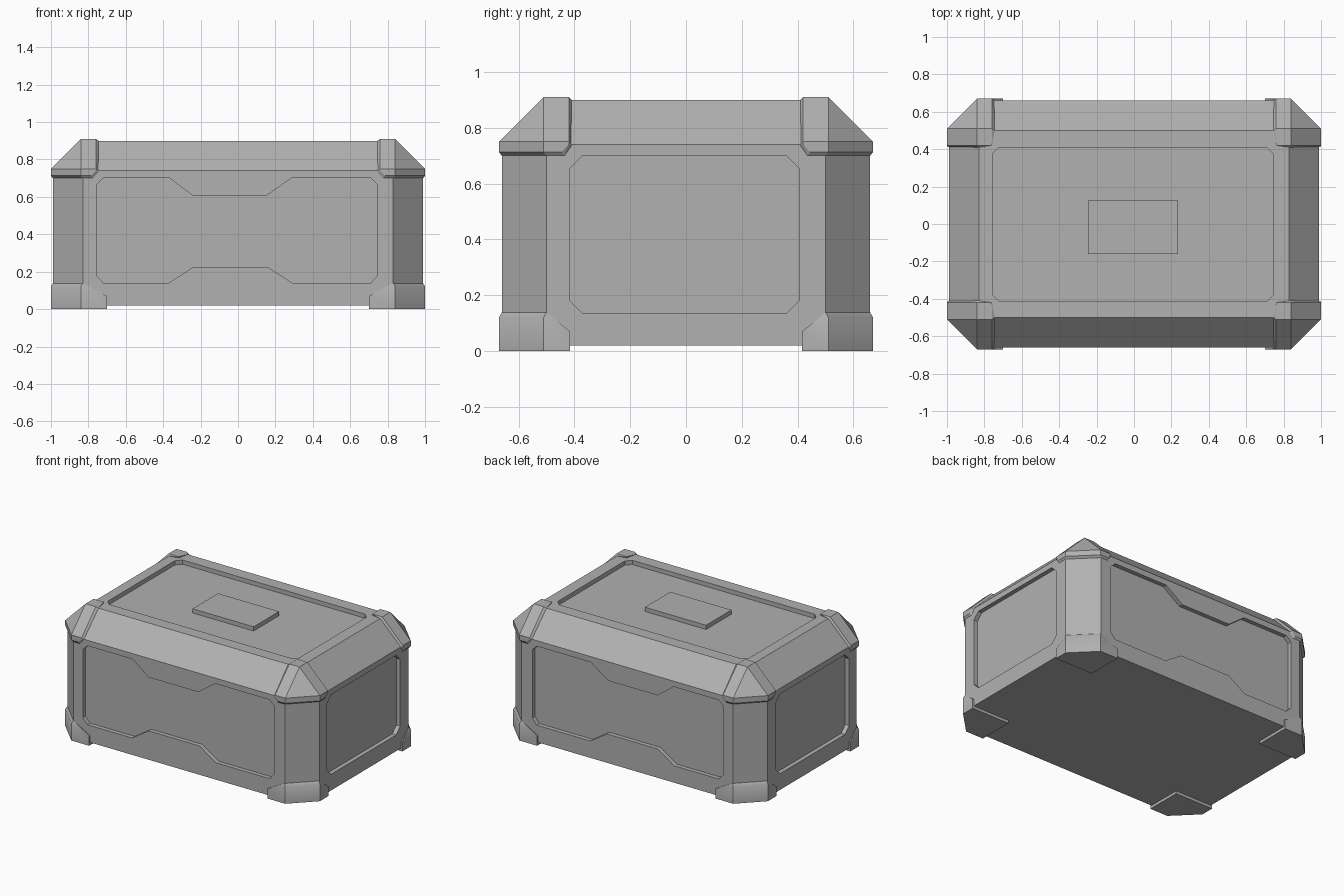
import bpy, bmesh
from math import radians
from mathutils import Vector

if "Cube" in bpy.data.objects:
    bpy.data.objects.remove(bpy.data.objects["Cube"])

# Dark grey paint shared by every part
paint = bpy.data.materials.new("dark_grey")
paint.diffuse_color = (0.44, 0.44, 0.44, 1)
paint.use_nodes = True
paint.node_tree.nodes["Principled BSDF"].inputs["Base Color"].default_value = paint.diffuse_color


def finish(name, bm):
    bmesh.ops.recalc_face_normals(bm, faces=bm.faces)
    mesh = bpy.data.meshes.new(name)
    bm.to_mesh(mesh)
    bm.free()
    mesh.materials.append(paint)
    ob = bpy.data.objects.new(name, mesh)
    bpy.context.collection.objects.link(ob)
    return ob


def hull(name, points, sx=1, sy=1):
    """Convex solid around points, optionally mirrored."""
    bm = bmesh.new()
    for x, y, z in points:
        bm.verts.new((x * sx, y * sy, z))
    res = bmesh.ops.convex_hull(bm, input=bm.verts)
    junk = {g for g in res["geom_interior"] + res["geom_unused"]
            if isinstance(g, bmesh.types.BMVert)}
    bmesh.ops.delete(bm, geom=list(junk), context='VERTS')
    bmesh.ops.dissolve_limit(bm, angle_limit=0.01, verts=bm.verts, edges=bm.edges)
    return finish(name, bm)


def prism(name, points, depth):
    """Extrude a planar 3D outline along the vector depth."""
    bm = bmesh.new()
    face = bm.faces.new([bm.verts.new(p) for p in points])
    res = bmesh.ops.extrude_face_region(bm, geom=[face], use_keep_orig=True)
    verts = [g for g in res["geom"] if isinstance(g, bmesh.types.BMVert)]
    bmesh.ops.translate(bm, verts=verts, vec=Vector(depth))
    return finish(name, bm)


def clipped_rect(u0, u1, v0, v1, c):
    return [(u0 + c, v0), (u1 - c, v0), (u1, v0 + c), (u1, v1 - c),
            (u1 - c, v1), (u0 + c, v1), (u0, v1 - c), (u0, v0 + c)]


# Body: box with chamfered uprights and sloping top edges
signs = [(sx, sy) for sx in (-1, 1) for sy in (-1, 1)]
body_pts = []
for sx, sy in signs:
    for z in (0.02, 0.74):
        body_pts += [(sx * 0.99, sy * 0.50, z), (sx * 0.83, sy * 0.66, z)]
    body_pts.append((sx * 0.83, sy * 0.50, 0.90))
body = hull("crate_body", body_pts)

# Recessed panels on the top, ends and long sides
D = 0.03
long_side = [(-.72, .70), (-.365, .70), (-.24, .605), (.15, .605), (.285, .70),
             (.71, .70), (.745, .665), (.745, .18), (.71, .14), (.29, .14),
             (.16, .225), (-.24, .225), (-.37, .14), (-.72, .14),
             (-.757, .18), (-.757, .665)]
end_side = clipped_rect(-0.415, 0.405, 0.135, 0.70, 0.045)
top_side = clipped_rect(-0.757, 0.745, -0.413, 0.41, 0.035)
cutters = [prism("top_cutter", [(x, y, 0.90 - D) for x, y in top_side], (0, 0, 0.2))]
for s in (-1, 1):
    cutters.append(prism("side_cutter", [(x, s * (0.66 - D), z) for x, z in long_side],
                         (0, s * 0.2, 0)))
    cutters.append(prism("end_cutter", [(s * (0.99 - D), y, z) for y, z in end_side],
                         (s * 0.2, 0, 0)))
bpy.context.view_layer.objects.active = body
for cutter in cutters:
    cutter.hide_render = True
    mod = body.modifiers.new("recess", 'BOOLEAN')
    mod.operation = 'DIFFERENCE'
    mod.solver = 'EXACT'
    mod.object = cutter
    bpy.ops.object.modifier_apply(modifier=mod.name)
    bpy.data.objects.remove(cutter)

# Raised plate in the middle of the lid
prism("lid_plate", [(-.245, -.16, .86), (.235, -.16, .86),
                    (.235, .125, .86), (-.245, .125, .86)], (0, 0, 0.04))

# Corner caps and feet, one outline each, repeated in all four corners
cap = [(.76, .42, .91), (.84, .42, .91), (.84, .51, .91), (.76, .51, .91),
       (.76, .67, .75), (.84, .67, .75), (1.0, .51, .75), (1.0, .42, .75),
       (.76, .67, .74), (.785, .67, .713), (.84, .67, .713),
       (1.0, .51, .713), (1.0, .445, .713), (1.0, .42, .74),
       (.745, .50, .90), (.83, .41, .90), (.745, .66, .735), (.99, .41, .735),
       (.775, .66, .70), (.83, .66, .70), (.99, .50, .70), (.99, .435, .70),
       (.77, .43, .80)]
foot = [(x, y, z) for z in (0, 0.07)
        for x, y in ((1.0, .415), (1.0, .51), (.84, .67), (.70, .67), (.70, .415))]
foot += [(1.0, .51, .12), (.84, .67, .12), (.99, .50, .138), (.83, .66, .138)]
for sx, sy in signs:
    place = ("front" if sy < 0 else "back") + ("_left" if sx < 0 else "_right")
    hull("corner_cap_" + place, cap, sx, sy)
    ob = hull("foot_" + place, foot, sx, sy)
    # Soften the shallow slopes where the foot meets the body
    bpy.ops.object.select_all(action='DESELECT')
    ob.select_set(True)
    bpy.context.view_layer.objects.active = ob
    bpy.ops.object.shade_smooth_by_angle(angle=radians(40))
